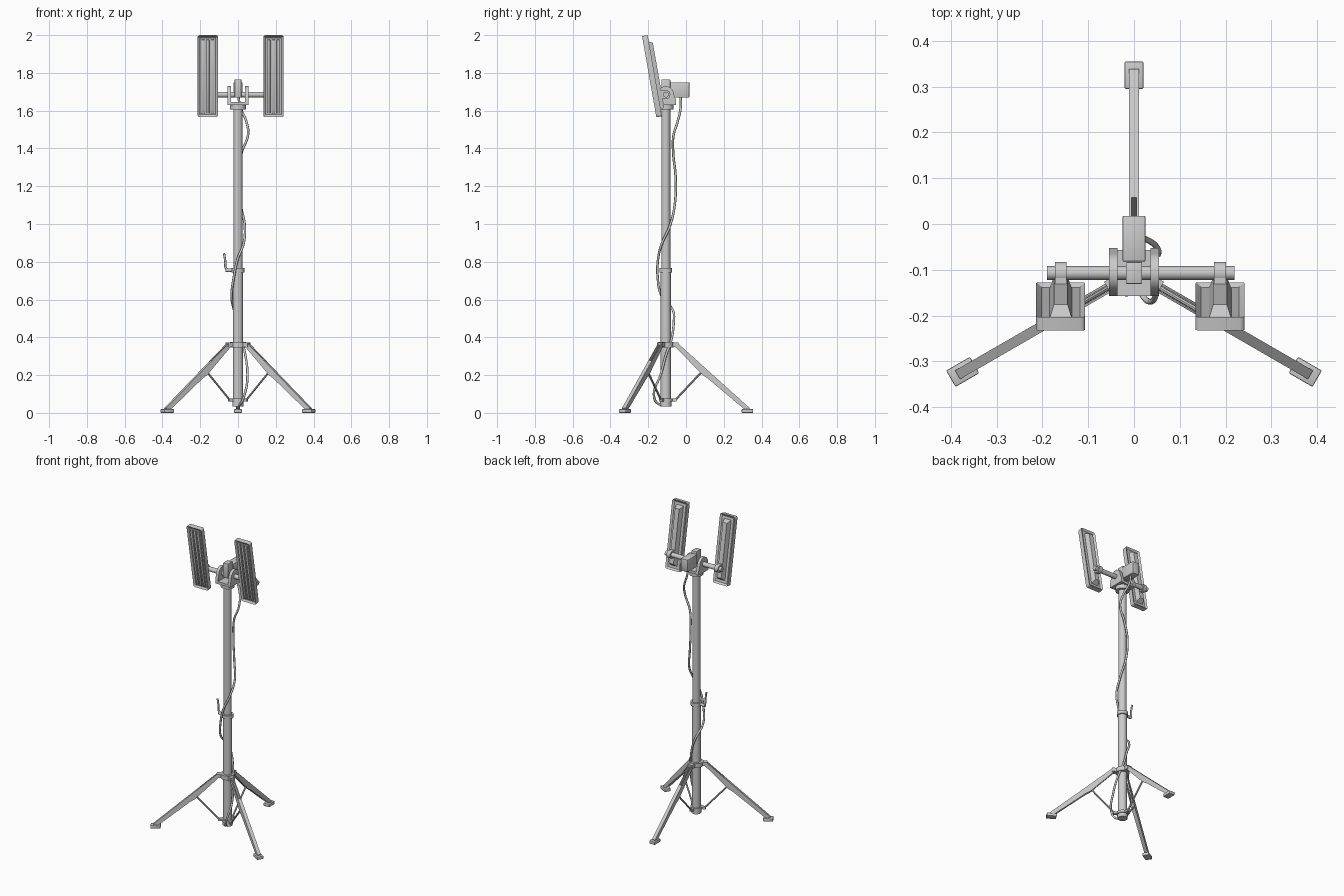
import bpy, bmesh, math
from mathutils import Matrix, Vector

if "Cube" in bpy.data.objects:
    bpy.data.objects.remove(bpy.data.objects["Cube"])

CY = -0.107          # pole axis in y
BAR_Z = 1.685        # crossbar height


def finish(name, bm, mat=Matrix(), smooth=True):
    bm.transform(mat)
    bmesh.ops.recalc_face_normals(bm, faces=bm.faces)
    me = bpy.data.meshes.new(name)
    bm.to_mesh(me)
    bm.free()
    ob = bpy.data.objects.new(name, me)
    bpy.context.collection.objects.link(ob)
    if smooth:
        bpy.ops.object.select_all(action='DESELECT')
        ob.select_set(True)
        bpy.context.view_layer.objects.active = ob
        bpy.ops.object.shade_smooth_by_angle(angle=math.radians(35))
    return ob


def box(name, c, s, mat=Matrix(), bevel=0.0):
    bm = bmesh.new()
    bmesh.ops.create_cube(bm, size=1, matrix=Matrix.Translation(c) @ Matrix.Diagonal((*s, 1)))
    if bevel:
        bmesh.ops.bevel(bm, geom=bm.edges[:], offset=bevel, segments=2, profile=0.5, affect='EDGES')
    return finish(name, bm, mat, bool(bevel))


def rod(name, p, q, r, seg=24, r2=None, mat=Matrix()):
    p, q = Vector(p), Vector(q)
    d = q - p
    bm = bmesh.new()
    bmesh.ops.create_cone(bm, cap_ends=True, segments=seg, radius1=r,
                          radius2=r if r2 is None else r2, depth=d.length)
    m = Matrix.Translation((p + q) / 2) @ d.to_track_quat('Z', 'Y').to_matrix().to_4x4()
    return finish(name, bm, mat @ m)


def prism(name, pts, w0, w1, mat=Matrix(), axis='Y'):
    """Extrude a profile: (x,z) along y, or (y,z) along x."""
    bm = bmesh.new()
    co = (lambda a, b, w: (a, w, b)) if axis == 'Y' else (lambda a, b, w: (w, a, b))
    f = bm.faces.new([bm.verts.new(co(a, b, w0)) for a, b in pts])
    r = bmesh.ops.extrude_face_region(bm, geom=[f])
    vs = [v for v in r['geom'] if isinstance(v, bmesh.types.BMVert)]
    bmesh.ops.translate(bm, verts=vs, vec=(0, w1 - w0, 0) if axis == 'Y' else (w1 - w0, 0, 0))
    return finish(name, bm, mat)


def curve(name, pts, r, res=6):
    cu = bpy.data.curves.new(name, 'CURVE')
    cu.dimensions = '3D'
    cu.bevel_depth, cu.bevel_resolution, cu.resolution_u = r, 2, res
    cu.use_fill_caps = True
    sp = cu.splines.new('BEZIER')
    sp.bezier_points.add(len(pts) - 1)
    for b, p in zip(sp.bezier_points, pts):
        b.co = p
        b.handle_left_type = b.handle_right_type = 'AUTO'
    ob = bpy.data.objects.new(name, cu)
    bpy.context.collection.objects.link(ob)
    return ob


# Pole and collars
rod("lower_pole", (0, CY, 0.05), (0, CY, 0.76), 0.027)
rod("upper_pole", (0, CY, 0.74), (0, CY, 1.62), 0.024)
rod("pole_foot_cap", (0, CY, 0.035), (0, CY, 0.06), 0.03)
rod("leg_collar", (0, CY, 0.346), (0, CY, 0.374), 0.042)
rod("brace_collar", (0, CY, 0.06), (0, CY, 0.076), 0.036)
rod("clamp_collar", (0, CY, 0.744), (0, CY, 0.767), 0.034)
rod("top_collar", (0, CY, 1.605), (0, CY, 1.63), 0.042)

# Clamp lever
rod("lever_screw", (-0.025, CY, 0.755), (-0.066, CY, 0.755), 0.009, 12)
curve("clamp_lever", [(-0.05, CY, 0.755), (-0.064, CY, 0.765), (-0.067, CY, 0.8), (-0.074, CY, 0.845)], 0.006)

# Three legs with forked top, foot pad, brace and lugs
for i, a in enumerate((90, 210, 330), 1):
    m = Matrix.Translation((0, CY, 0)) @ Matrix.Rotation(math.radians(a), 4, 'Z')
    prism(f"leg_{i}", [(0.165, 0.277), (0.445, 0.025), (0.44, 0.015), (0.415, 0.02),
                       (0.225, 0.18), (0.195, 0.2), (0.165, 0.231)], -0.011, 0.011, m)
    for s in (-1, 1):
        prism(f"leg_fork_{i}", [(0.05, 0.372), (0.062, 0.37), (0.17, 0.273), (0.17, 0.226), (0.05, 0.35)],
              s * 0.011, s * 0.006, m)
    box(f"leg_lug_{i}", (0.048, 0, 0.36), (0.036, 0.032, 0.024), m)
    box(f"brace_lug_{i}", (0.042, 0, 0.068), (0.03, 0.018, 0.015), m)
    rod(f"brace_{i}", (0.05, 0, 0.068), (0.185, 0, 0.212), 0.0055, 8, mat=m)
    box(f"foot_{i}", (0.432, 0, 0.01), (0.06, 0.041, 0.02), m, 0.003)

# Yoke carrying the crossbar
box("yoke_base", (0, CY, 1.638), (0.11, 0.1, 0.016))
ear = [(CY - 0.05, 1.63), (CY + 0.055, 1.63), (CY + 0.055, 1.655)]
ear += [(CY + 0.043 * math.cos(t), BAR_Z + 0.045 * math.sin(t))
        for t in [math.pi * k / 10 for k in range(11)]] + [(CY - 0.05, 1.655)]
for s in (-1, 1):
    prism("yoke_ear", ear, s * 0.055, s * 0.036, axis='X')
rod("crossbar", (-0.19, CY, BAR_Z), (0.22, CY, BAR_Z), 0.015)
box("bar_block", (0, CY, 1.717), (0.036, 0.048, 0.097), bevel=0.003)
box("junction_box", (0, -0.032, 1.71), (0.05, 0.1, 0.08), bevel=0.003)

# Two tilted lamp panels
for side, x, cx in (("left", -0.16, -0.16), ("right", 0.188, 0.188)):
    m = Matrix.Translation((x, -0.18, 1.7825)) @ Matrix.Rotation(math.radians(10), 4, 'X')
    bm = bmesh.new()
    bmesh.ops.create_cube(bm, size=1, matrix=Matrix.Diagonal((0.107, 0.03, 0.436, 1)))
    ed = [e for e in bm.edges if abs((e.verts[0].co - e.verts[1].co).y) > 0.01]
    bmesh.ops.bevel(bm, geom=ed, offset=0.01, segments=3, profile=0.5, affect='EDGES')
    bm.normal_update()
    for f in [f for f in bm.faces if abs(f.normal.y) > 0.9]:
        n = f.normal.copy()
        bmesh.ops.inset_region(bm, faces=[f], thickness=0.012)
        bmesh.ops.translate(bm, verts=f.verts[:], vec=n * -0.009)
    finish(f"{side}_lamp_frame", bm, m)
    for k in (-1, 0, 1):
        box(f"{side}_light_strip", (k * 0.025, -0.009, 0), (0.016, 0.01, 0.395), m, 0.002)
    # Tapered spine on the back
    bm = bmesh.new()
    bmesh.ops.create_cube(bm, size=1, matrix=Matrix.Translation((0, 0.02, 0)) @ Matrix.Diagonal((0.05, 0.03, 0.38, 1)))
    for v in bm.verts:
        if v.co.y > 0.02:
            v.co.x *= 0.6
            v.co.z *= 0.91
    finish(f"{side}_lamp_spine", bm, m, False)
    # Clamp gripping the crossbar
    rod(f"{side}_bar_clamp", (cx - 0.013, CY, BAR_Z), (cx + 0.013, CY, BAR_Z), 0.024)
    box(f"{side}_clamp_arm", (cx, -0.132, BAR_Z), (0.026, 0.05, 0.042))

# Cable winding down the pole
curve("cable", [(0, -0.03, 1.69), (0.012, -0.028, 1.62), (0.045, -0.045, 1.54), (0.053, -0.066, 1.47),
                (0.02, -0.068, 1.38), (0.005, -0.055, 1.25), (0.015, -0.06, 1.1), (0.036, -0.085, 0.99),
                (0.028, -0.13, 0.89), (0.0, -0.147, 0.82), (-0.022, -0.15, 0.72), (-0.034, -0.13, 0.62),
                (-0.02, -0.068, 0.54), (0.0, -0.065, 0.48), (0.02, -0.078, 0.385), (0.038, -0.105, 0.31),
                (0.05, -0.135, 0.2), (0.036, -0.17, 0.1), (0.015, -0.15, 0.05), (0.0, CY, 0.042)], 0.0065)
